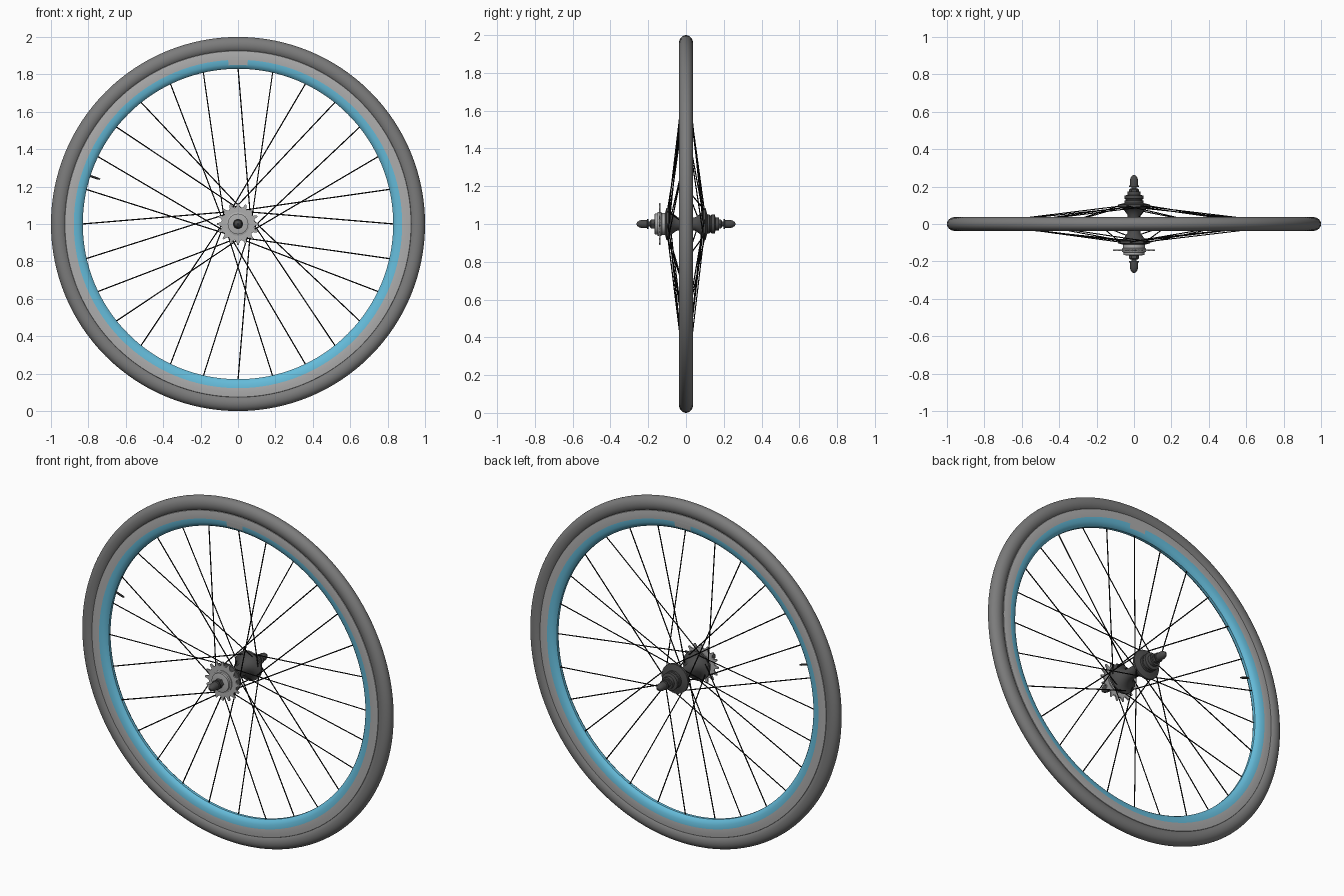
import bpy, bmesh
from math import sin, cos, pi, radians
from mathutils import Vector, Matrix

if "Cube" in bpy.data.objects:
    bpy.data.objects.remove(bpy.data.objects["Cube"])

HUB = Vector((0, 0, 1))


def material(name, rgb):
    m = bpy.data.materials.new(name)
    m.use_nodes = True
    m.diffuse_color = (*rgb, 1)
    m.node_tree.nodes["Principled BSDF"].inputs["Base Color"].default_value = (*rgb, 1)
    return m


rubber = material("grey rubber", (0.2, 0.2, 0.2))
alloy = material("light alloy", (0.42, 0.42, 0.42))
blue = material("blue paint", (0.13, 0.5, 0.7))
steel = material("dark steel", (0.07, 0.07, 0.07))
black = material("black wire", (0.005, 0.005, 0.005))


def finish(name, bm, mats, smooth=True):
    bmesh.ops.recalc_face_normals(bm, faces=bm.faces)
    mesh = bpy.data.meshes.new(name)
    bm.to_mesh(mesh)
    bm.free()
    for m in mats:
        mesh.materials.append(m)
    ob = bpy.data.objects.new(name, mesh)
    bpy.context.collection.objects.link(ob)
    if smooth:
        bpy.ops.object.select_all(action='DESELECT')
        ob.select_set(True)
        bpy.context.view_layer.objects.active = ob
        bpy.ops.object.shade_smooth_by_angle(angle=radians(35))
    return ob


def polar(r, a, y=0):
    return HUB + Vector((r * cos(a), y, r * sin(a)))


def lathe(name, profile, mats, steps=32, closed=False, rule=None):
    """Spin (radius, y) points round the axle."""
    bm = bmesh.new()
    rings = [[bm.verts.new(polar(r, 2 * pi * i / steps, y)) for i in range(steps)]
             for r, y in profile]
    pairs = list(zip(rings, rings[1:]))
    if closed:
        pairs.append((rings[-1], rings[0]))
    else:
        bm.faces.new(rings[0])
        bm.faces.new(rings[-1])
    for a, b in pairs:
        for i in range(steps):
            j = (i + 1) % steps
            f = bm.faces.new((a[i], a[j], b[j], b[i]))
            if rule:
                c = f.calc_center_median() - HUB
                f.material_index = rule(Vector((c.x, c.z)).length)
    return finish(name, bm, mats)


def rod(bm, a, b, radius, sides=6):
    d = b - a
    m = Matrix.Translation((a + b) / 2) @ d.to_track_quat('Z', 'Y').to_matrix().to_4x4()
    bmesh.ops.create_cone(bm, cap_ends=True, segments=sides, radius1=radius,
                          radius2=radius, depth=d.length, matrix=m)


def mirrored(half):
    return half + [(r, -y) for r, y in reversed(half)]


# Tyre: oval cross-section
lathe("tyre", [(0.957 + 0.043 * cos(t), 0.037 * sin(t))
               for t in (2 * pi * i / 24 for i in range(24))],
      [rubber], steps=128, closed=True)

# Rim: flat brake track outside, painted rounded well inside
lathe("rim", mirrored([(0.93, 0.02), (0.925, 0.028), (0.905, 0.03), (0.878, 0.03),
                       (0.855, 0.027), (0.838, 0.019), (0.83, 0.008)]),
      [alloy, blue], steps=128, closed=True,
      rule=lambda r: 1 if r < 0.875 else 0)

# Rim joint plates, one curved strip on each face
bm = bmesh.new()
for side in (-1, 1):
    strip = [[bm.verts.new(polar(r, pi / 2 + a * 0.012, side * y)) for a in range(-5, 6)]
             for r, y in ((0.885, 0.032), (0.876, 0.032), (0.85, 0.0285))]
    for lo, hi in zip(strip, strip[1:]):
        for i in range(10):
            bm.faces.new((lo[i], lo[i + 1], hi[i + 1], hi[i]))
finish("rim_joint", bm, [alloy])

# Valve stem
va = radians(162)
bm = bmesh.new()
rod(bm, polar(0.84, va), polar(0.785, va), 0.006, 10)
rod(bm, polar(0.79, va), polar(0.775, va), 0.004, 10)
finish("valve", bm, [steel])

# Spokes: crossed lacing, alternating between flanges
COUNT = 28
bm = bmesh.new()
for i in range(COUNT):
    a = 2 * pi * i / COUNT
    side = -1 if i % 2 == 0 else 1
    lean = 1 if i % 4 < 2 else -1
    rod(bm, polar(0.07, a + lean * radians(77), side * (0.095 + 0.006 * lean)),
        polar(0.835, a, side * 0.004), 0.0032)
finish("spokes", bm, [black])

# Hub shell with two flanges
lathe("hub_shell", mirrored([(0.045, 0.115), (0.06, 0.11), (0.085, 0.104), (0.085, 0.092),
                             (0.065, 0.086), (0.05, 0.07), (0.036, 0.05), (0.032, 0.02)]),
      [steel])

# Rear threaded body, grooved
lathe("threaded_body", [(0.05, 0.1), (0.05, 0.125), (0.045, 0.127), (0.045, 0.133),
                        (0.05, 0.135), (0.05, 0.152), (0.034, 0.156), (0.034, 0.175)],
      [steel], steps=24)

# Cog carrier and lockring
lathe("cog_carrier", [(0.058, -0.11), (0.058, -0.128), (0.063, -0.13), (0.063, -0.15),
                      (0.055, -0.152), (0.055, -0.165), (0.04, -0.168)], [alloy])

# Toothed cog
TEETH = 16
bm = bmesh.new()
outline = []
for i in range(TEETH):
    for off, r in ((-0.5, 0.088), (-0.27, 0.092), (-0.09, 0.112), (0.09, 0.112), (0.27, 0.092)):
        outline.append(bm.verts.new(polar(r, 2 * pi * (i + off) / TEETH, -0.144)))
face = bm.faces.new(outline)
ext = bmesh.ops.extrude_face_region(bm, geom=[face])
bmesh.ops.translate(bm, vec=(0, 0.008, 0),
                    verts=[v for v in ext["geom"] if isinstance(v, bmesh.types.BMVert)])
finish("cog", bm, [alloy], smooth=False)

# Axle, locknuts and domed cap nuts
lathe("axle", [(0.014, -0.22), (0.014, 0.22)], [steel], steps=16)
for label, s in (("front", -1), ("rear", 1)):
    lathe(label + "_locknut", [(0.026, s * 0.16), (0.026, s * 0.185), (0.02, s * 0.19)],
          [steel], steps=6)
    lathe(label + "_cap_nut", [(0.027, s * 0.198), (0.027, s * 0.205), (0.022, s * 0.207),
                               (0.022, s * 0.232), (0.018, s * 0.247), (0.011, s * 0.257),
                               (0.004, s * 0.262)], [steel], steps=20)
